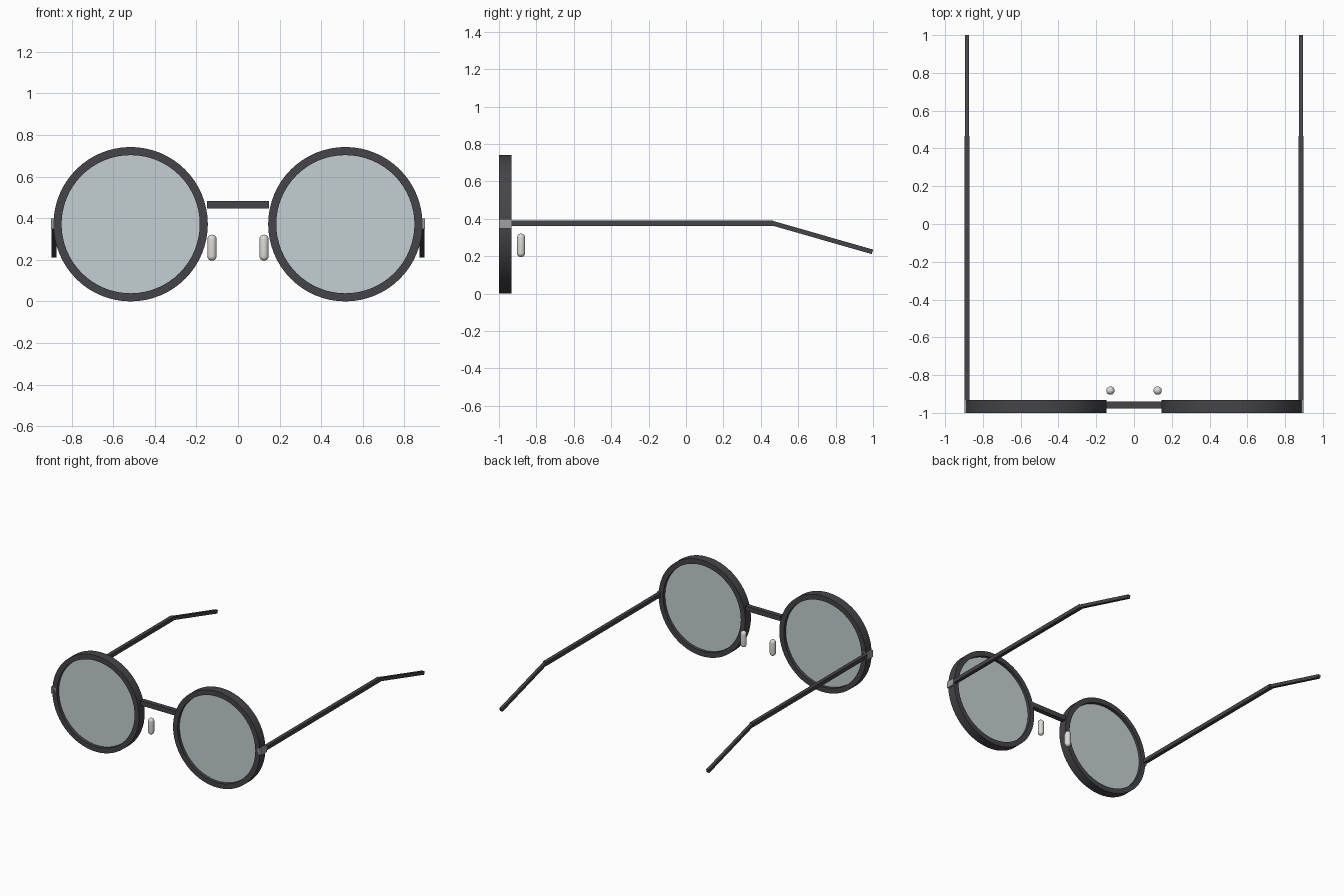
import bpy, bmesh, math
from mathutils import Matrix, Vector

if "Cube" in bpy.data.objects:
    bpy.data.objects.remove(bpy.data.objects["Cube"])


def material(name, color):
    m = bpy.data.materials.new(name)
    m.diffuse_color = color
    m.use_nodes = True
    m.node_tree.nodes["Principled BSDF"].inputs["Base Color"].default_value = m.diffuse_color
    return m


DARK = material("dark_frame", (0.06, 0.06, 0.068, 1))
METAL = material("hinge_metal", (0.35, 0.35, 0.36, 1))
PAD = material("soft_pad", (0.72, 0.71, 0.68, 1))
GLASS = material("tinted_glass", (0.55, 0.63, 0.65, 0.4))

CX, CZ, CY = 0.516, 0.371, -0.966   # lens centre and frame plane
R_OUT, R_IN, DEPTH = 0.371, 0.332, 0.068


def finish(name, bm, mat, smooth=False):
    bmesh.ops.recalc_face_normals(bm, faces=bm.faces)
    mesh = bpy.data.meshes.new(name)
    bm.to_mesh(mesh)
    bm.free()
    mesh.materials.append(mat)
    ob = bpy.data.objects.new(name, mesh)
    bpy.context.collection.objects.link(ob)
    if smooth:
        bpy.ops.object.select_all(action='DESELECT')
        ob.select_set(True)
        bpy.context.view_layer.objects.active = ob
        bpy.ops.object.shade_smooth_by_angle(angle=math.radians(35))
    return ob


def box(name, center, size, mat, tilt=0.0):
    bm = bmesh.new()
    bmesh.ops.create_cube(bm, size=1)
    m = (Matrix.Translation(center) @ Matrix.Rotation(tilt, 4, 'X')
         @ Matrix.Diagonal((*size, 1)))
    bm.transform(m)
    return finish(name, bm, mat)


def ring(name, center, mat, segments=64):
    # rectangular section spun around the y axis
    bm = bmesh.new()
    h = DEPTH / 2
    section = [(R_IN, -h), (R_OUT, -h), (R_OUT, h), (R_IN, h)]
    vs = [bm.verts.new((r, y, 0)) for r, y in section]
    es = [bm.edges.new((vs[i], vs[(i + 1) % 4])) for i in range(4)]
    bmesh.ops.spin(bm, geom=vs + es, cent=(0, 0, 0), axis=(0, 1, 0),
                   angle=math.tau, steps=segments)
    bmesh.ops.remove_doubles(bm, verts=bm.verts, dist=1e-5)
    bm.transform(Matrix.Translation(center))
    return finish(name, bm, mat, True)


def disc(name, center, radius, depth, mat):
    bm = bmesh.new()
    bmesh.ops.create_cone(bm, cap_ends=True, segments=64, radius1=radius,
                          radius2=radius, depth=depth)
    bm.transform(Matrix.Translation(center) @ Matrix.Rotation(math.pi / 2, 4, 'X'))
    return finish(name, bm, mat, True)


def capsule(name, center, radius, height, mat):
    # profile of two quarter arcs, spun around z
    bm = bmesh.new()
    half = height / 2 - radius
    pts = []
    for sign in (-1, 1):
        for i in range(7):
            a = math.radians(15 * i if sign > 0 else -90 + 15 * i)
            pts.append((radius * math.cos(a), 0, sign * half + radius * math.sin(a)))
    vs = [bm.verts.new(p) for p in pts]
    es = [bm.edges.new(e) for e in zip(vs, vs[1:])]
    bmesh.ops.spin(bm, geom=vs + es, cent=(0, 0, 0), axis=(0, 0, 1),
                   angle=math.tau, steps=24)
    bmesh.ops.remove_doubles(bm, verts=bm.verts, dist=1e-5)
    bm.transform(Matrix.Translation(center))
    return finish(name, bm, mat, True)


# bridge between the rims
box("bridge", (0, CY + 0.009, 0.465), (0.298, 0.037, 0.037), DARK)

# temple tip runs down from the bend to the end
bend, end = Vector((0, 0.46, 0.377)), Vector((0, 0.997, 0.223))
run = end - bend
tilt = math.atan2(run.z, run.y)
mid = (bend + end) / 2

for side, s in (("left", -1), ("right", 1)):
    ring(f"{side}_rim", (s * CX, CY, CZ), DARK)
    disc(f"{side}_lens", (s * CX, CY, CZ), R_IN + 0.001, 0.02, GLASS)
    box(f"{side}_hinge", (s * 0.880, CY, 0.374), (0.037, DEPTH, 0.05), METAL)
    box(f"{side}_temple", (s * 0.884, -0.235, 0.377), (0.028, 1.40, 0.03), DARK)
    box(f"{side}_temple_tip", (s * 0.884, mid.y, mid.z),
        (0.023, run.length, 0.025), DARK, tilt)
    capsule(f"{side}_nose_pad", (s * 0.125, -0.882, 0.258), 0.022, 0.125, PAD)
